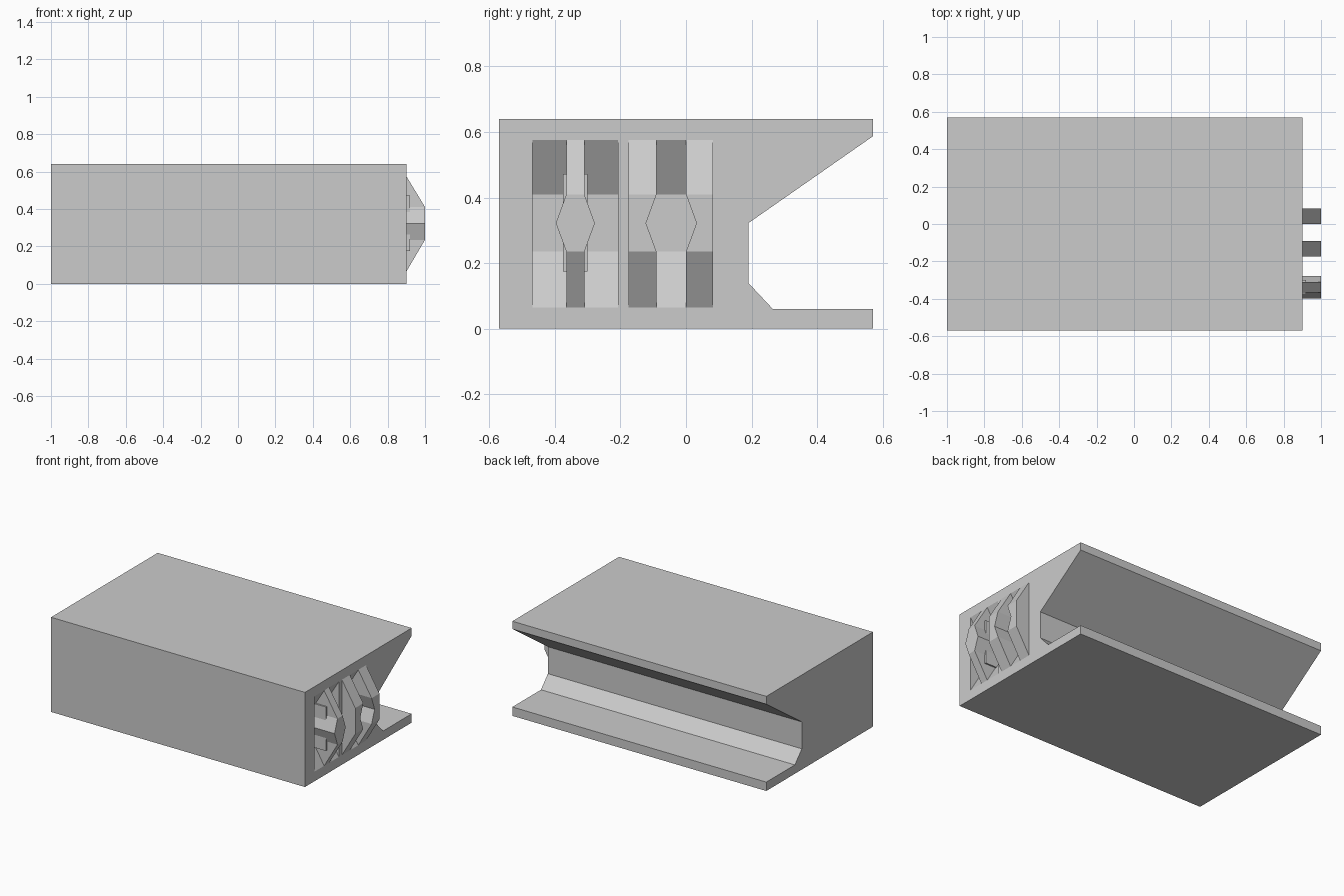
import bpy
import bmesh
from mathutils import Vector

if "Cube" in bpy.data.objects:
    bpy.data.objects.remove(bpy.data.objects["Cube"])

grey = bpy.data.materials.new("light grey")
grey.diffuse_color = (0.6, 0.6, 0.6, 1)
grey.use_nodes = True
grey.node_tree.nodes["Principled BSDF"].inputs["Base Color"].default_value = grey.diffuse_color


def prism(name, points, offset):
    """Extrude a closed outline of 3D points along an offset."""
    bm = bmesh.new()
    face = bm.faces.new([bm.verts.new(p) for p in points])
    ext = bmesh.ops.extrude_face_region(bm, geom=[face], use_keep_orig=True)
    moved = [g for g in ext["geom"] if isinstance(g, bmesh.types.BMVert)]
    bmesh.ops.translate(bm, verts=moved, vec=Vector(offset))
    bmesh.ops.recalc_face_normals(bm, faces=bm.faces)
    mesh = bpy.data.meshes.new(name)
    bm.to_mesh(mesh)
    bm.free()
    mesh.materials.append(grey)
    obj = bpy.data.objects.new(name, mesh)
    bpy.context.collection.objects.link(obj)
    return obj


def along_x(name, yz, x0, x1):
    return prism(name, [(x0, y, z) for y, z in yz], (x1 - x0, 0, 0))


def along_y(name, xz, y0, y1):
    return prism(name, [(x, y0, z) for x, z in xz], (0, y1 - y0, 0))


def cut(target, cutter):
    cutter.hide_render = True
    mod = target.modifiers.new("cut", 'BOOLEAN')
    mod.operation = 'DIFFERENCE'
    mod.solver = 'EXACT'
    mod.object = cutter
    bpy.context.view_layer.objects.active = target
    bpy.ops.object.modifier_apply(modifier=mod.name)


def hexagon(y0, y1, bulge):
    """Tall column section that widens at mid height."""
    return [(y0, 0.235), (y1, 0.235), (y1 + bulge, 0.322),
            (y1, 0.41), (y0, 0.41), (y0 - bulge, 0.322)]


END = 0.9      # plane of the connector end
DEPTH = 0.1    # tooth height and socket depth
tooth = [(END, 0.065), (END + DEPTH, 0.235), (END + DEPTH, 0.41), (END, 0.575)]
socket = [(END + 0.05, 0.065), (END, 0.065), (END - DEPTH, 0.235),
          (END - DEPTH, 0.41), (END, 0.575), (END + 0.05, 0.575)]

# Main block with the long channel along its back
body = along_x("body", [
    (-0.57, 0), (0.57, 0), (0.57, 0.06), (0.265, 0.06), (0.19, 0.14),
    (0.19, 0.322), (0.57, 0.587), (0.57, 0.64), (-0.57, 0.64)], -1, END)

# Sloped sockets sunk into the end
cutters = []
for y0, y1 in [(-0.468, -0.365), (-0.31, -0.207), (-0.09, 0.0)]:
    cutters.append(along_y("socket_cutter", socket, y0, y1))
    cut(body, cutters[-1])

# Socket for the wide hexagonal key, also notched into the teeth beside it
key_cutter = along_x("key_cutter", hexagon(-0.09, 0.0, 0.032), END - DEPTH, 1.1)
cutters.append(key_cutter)
cut(body, key_cutter)
for name, y0, y1 in [("left_tooth", -0.175, -0.09), ("right_tooth", 0.0, 0.083)]:
    cut(along_y(name, tooth, y0, y1), key_cutter)

# Protruding tooth with its hexagonal key and backing block
along_y("middle_tooth", tooth, -0.365, -0.31)
along_x("hexagonal_key", hexagon(-0.365, -0.31, 0.032), END - DEPTH, END + DEPTH)
along_x("key_backing", [(-0.375, 0.175), (-0.3, 0.175), (-0.3, 0.472),
                        (-0.375, 0.472)], END - DEPTH, END + 0.02)

for c in cutters:
    bpy.data.objects.remove(c)
